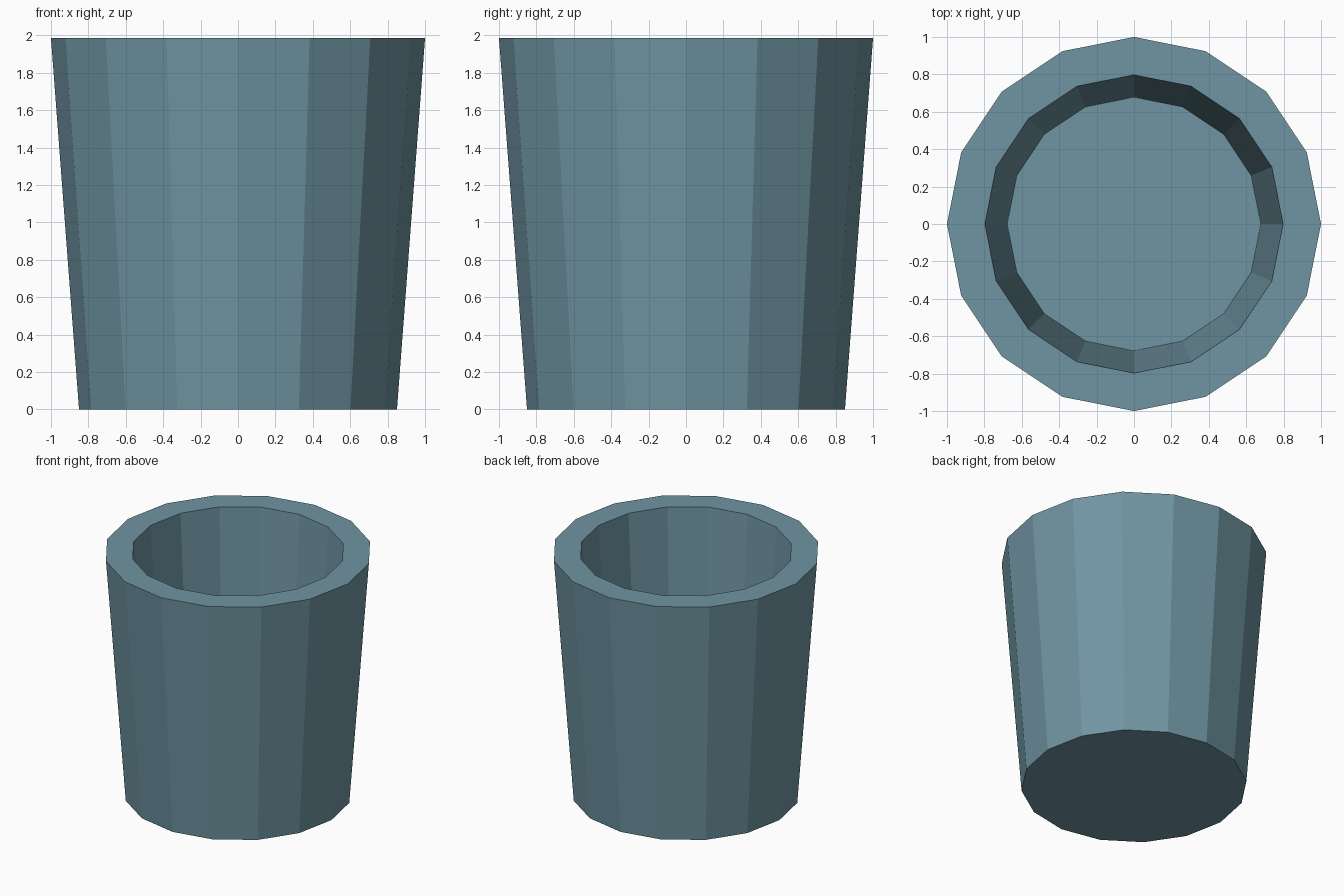
import bpy, bmesh
from math import cos, sin, tau

if "Cube" in bpy.data.objects:
    bpy.data.objects.remove(bpy.data.objects["Cube"])

SIDES = 16
HEIGHT = 1.985
# (radius, z): outer foot, outer rim, inner rim, cavity floor
PROFILE = [(0.85, 0), (1.0, HEIGHT), (0.797, HEIGHT), (0.678, 0.1)]

# Tapered cup: stacked rings bridged into walls and a flat rim
bm = bmesh.new()
rings = [[bm.verts.new((r * cos(tau * i / SIDES), r * sin(tau * i / SIDES), z))
          for i in range(SIDES)] for r, z in PROFILE]
for a, b in zip(rings, rings[1:]):
    for i in range(SIDES):
        j = (i + 1) % SIDES
        bm.faces.new((a[i], a[j], b[j], b[i]))

# Underside and cavity floor
bm.faces.new(rings[0][::-1])
bm.faces.new(rings[-1])
bmesh.ops.recalc_face_normals(bm, faces=bm.faces)

mesh = bpy.data.meshes.new("cup")
bm.to_mesh(mesh)
bm.free()
cup = bpy.data.objects.new("cup", mesh)
bpy.context.collection.objects.link(cup)

# Blue-grey colour
mat = bpy.data.materials.new("blue_grey")
mat.diffuse_color = (0.16, 0.30, 0.36, 1)
mat.use_nodes = True
mat.node_tree.nodes["Principled BSDF"].inputs["Base Color"].default_value = mat.diffuse_color
mesh.materials.append(mat)
